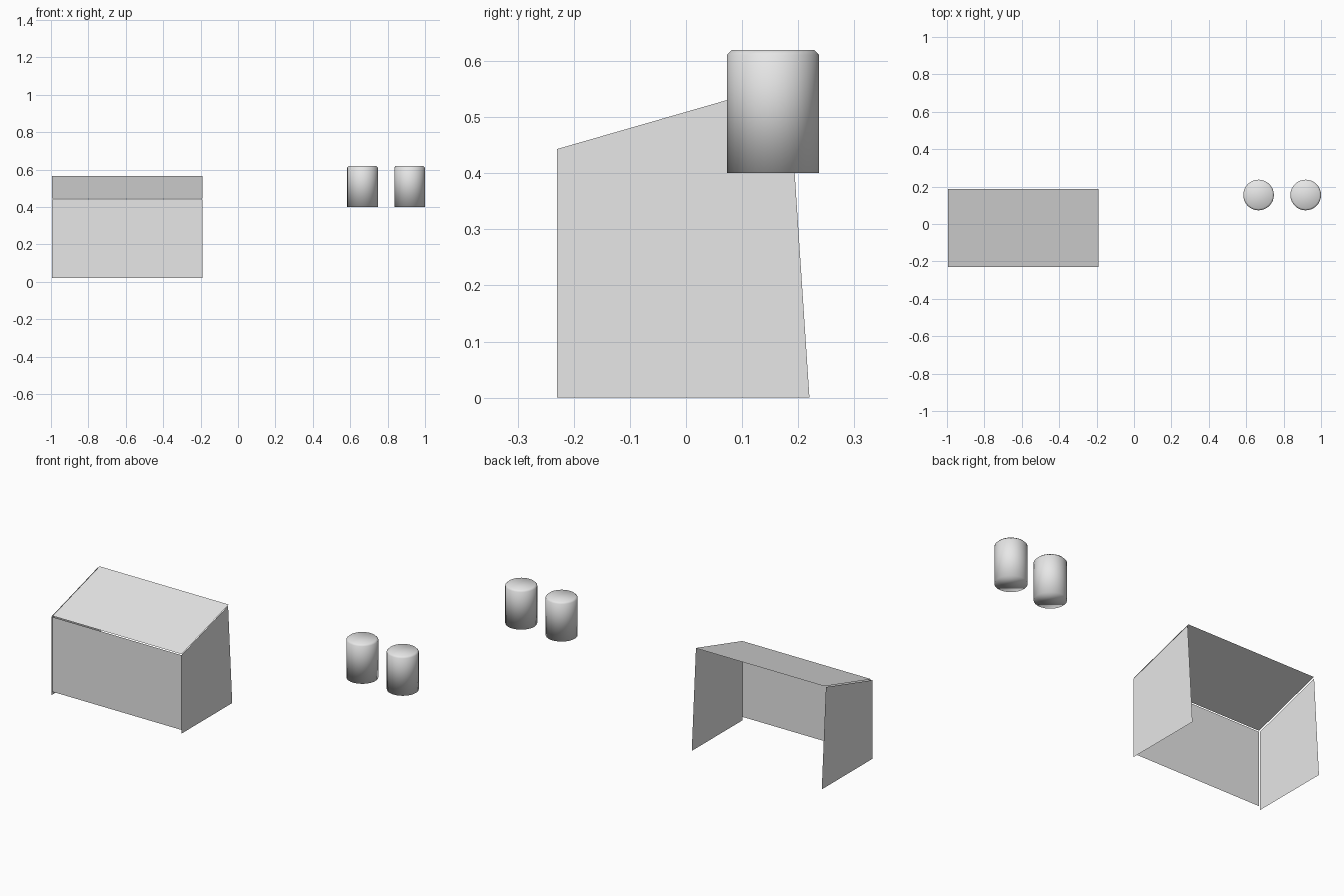
import bpy, bmesh

cube = bpy.data.objects.get("Cube")
if cube:
    bpy.data.objects.remove(cube, do_unlink=True)

grey = bpy.data.materials.new("light_grey")
grey.use_nodes = True
grey.diffuse_color = (0.8, 0.8, 0.8, 1)
grey.node_tree.nodes["Principled BSDF"].inputs["Base Color"].default_value = (0.8, 0.8, 0.8, 1)


def add_object(name, bm):
    mesh = bpy.data.meshes.new(name)
    bm.to_mesh(mesh)
    bm.free()
    mesh.materials.append(grey)
    obj = bpy.data.objects.new(name, mesh)
    bpy.context.collection.objects.link(obj)
    return obj


def sheet(name, corners):
    bm = bmesh.new()
    bm.faces.new([bm.verts.new(c) for c in corners])
    return add_object(name, bm)


# Booth: thin sheets, open at the back and underneath
LEFT, RIGHT, FRONT, GAP = -0.19, -1.0, -0.23, 0.006
profile = [(FRONT, 0), (0.22, 0), (0.183, 0.562), (FRONT, 0.443)]
sheet("left_panel", [(LEFT, y, z) for y, z in profile])
sheet("right_panel", [(RIGHT, y, z) for y, z in reversed(profile)])
sheet("front_panel", [(RIGHT + GAP, FRONT, 0.02), (LEFT, FRONT, 0.02),
                      (LEFT, FRONT, 0.441), (RIGHT + GAP, FRONT, 0.441)])
sheet("sloping_top", [(RIGHT + GAP, FRONT, 0.447), (LEFT, FRONT, 0.447),
                      (LEFT, 0.188, 0.567), (RIGHT + GAP, 0.188, 0.567)])

# Pair of floating canisters with a chamfered top rim
RADIUS, BASE, TOP = 0.082, 0.40, 0.62
for name, x in (("inner_canister", 0.666), ("outer_canister", 0.918)):
    bm = bmesh.new()
    bmesh.ops.create_cone(bm, cap_ends=True, segments=32,
                          radius1=RADIUS, radius2=RADIUS, depth=TOP - BASE)
    rim = [e for e in bm.edges if all(v.co.z > 0 for v in e.verts)]
    bmesh.ops.bevel(bm, geom=rim, offset=0.009, segments=1, affect='EDGES')
    for face in bm.faces:
        face.smooth = True
    obj = add_object(name, bm)
    obj.location = (x, 0.155, (BASE + TOP) / 2)
